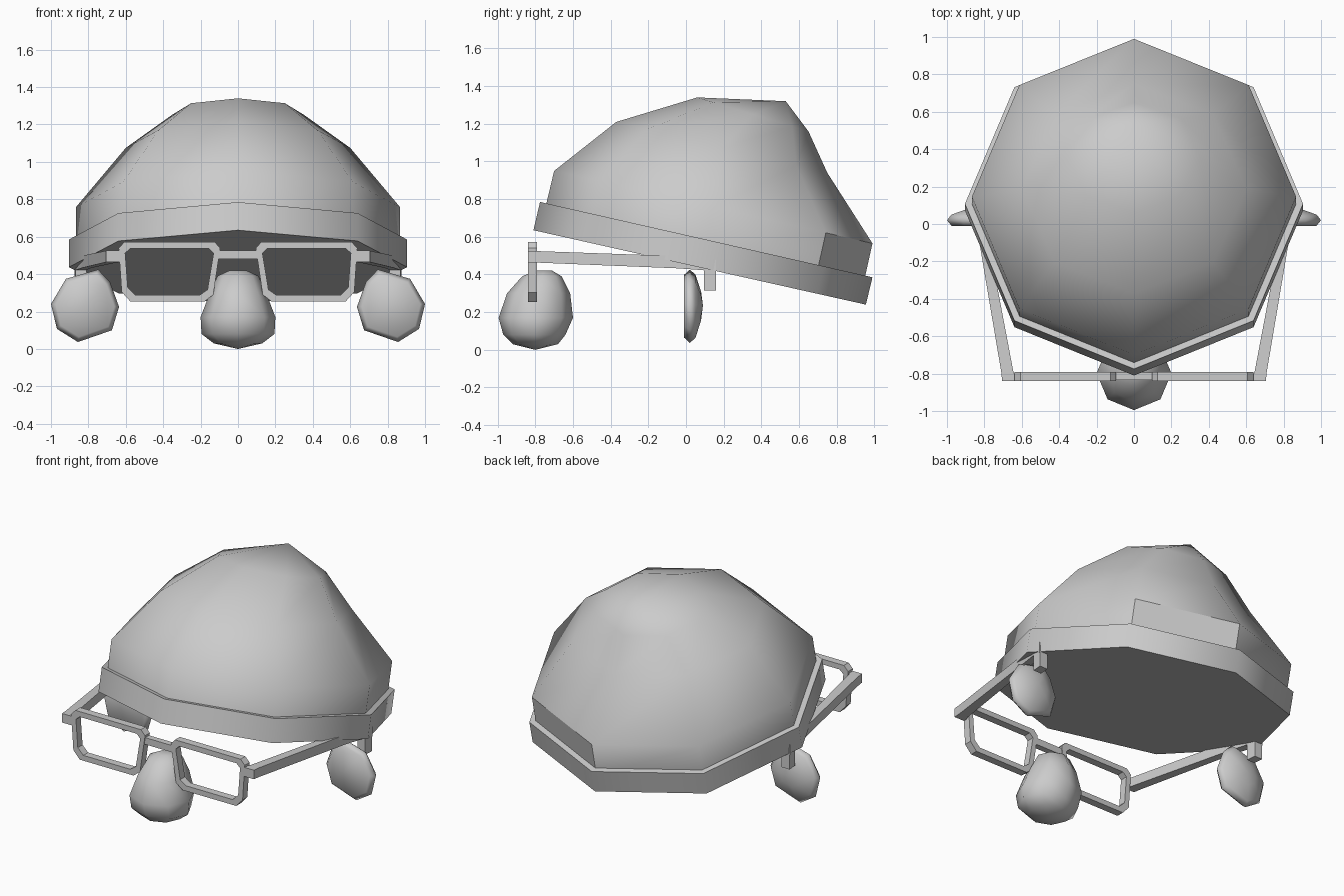
import bpy, bmesh
from math import sin, cos, radians, pi

if "Cube" in bpy.data.objects:
    bpy.data.objects.remove(bpy.data.objects["Cube"])


def loft(name, rings, closed=False, mirror=False, angle=None):
    """Bridge rings of points; a one-point ring makes a tip, open ends get capped."""
    bm = bmesh.new()
    vr = [[bm.verts.new(p) for p in r] for r in rings]
    pairs = list(zip(vr, vr[1:])) + ([(vr[-1], vr[0])] if closed else [])
    for a, b in pairs:
        n = max(len(a), len(b))
        for i in range(n):
            j = (i + 1) % n
            if len(a) == 1:
                bm.faces.new((a[0], b[j], b[i]))
            elif len(b) == 1:
                bm.faces.new((a[i], a[j], b[0]))
            else:
                bm.faces.new((a[i], a[j], b[j], b[i]))
    if not closed:
        for r in (vr[0], vr[-1]):
            if len(r) > 2:
                bm.faces.new(r)
    bmesh.ops.recalc_face_normals(bm, faces=bm.faces)
    me = bpy.data.meshes.new(name)
    bm.to_mesh(me)
    bm.free()
    ob = bpy.data.objects.new(name, me)
    bpy.context.collection.objects.link(ob)
    if mirror:
        ob.modifiers.new("mirror", 'MIRROR')
    if angle:
        bpy.ops.object.select_all(action='DESELECT')
        ob.select_set(True)
        bpy.context.view_layer.objects.active = ob
        bpy.ops.object.shade_smooth_by_angle(angle=radians(angle))
    return ob


def ring(hx, front, back, n=8):
    """Tilted n-gon given by half width and its (y, z) front and back points."""
    cy, cz = (front[0] + back[0]) / 2, (front[1] + back[1]) / 2
    dy, dz = (back[0] - front[0]) / 2, (back[1] - front[1]) / 2
    return [(hx * cos(2 * pi * i / n), cy + dy * sin(2 * pi * i / n),
             cz + dz * sin(2 * pi * i / n)) for i in range(n)]


def section(x0, x1, y, z0, z1):
    return [(x0, y, z0), (x1, y, z0), (x1, y, z1), (x0, y, z1)]


# Hat brim band, tilted down to the back
loft("hat_band", [ring(.904, (-.81, .635), (.955, .24)),
                  ring(.904, (-.775, .785), (.99, .385))], angle=60)

# Hat crown, leaning to the back; one back panel is flat shaded
crown = loft("hat_crown", [ring(.865, (-.755, .72), (.94, .34)),
                           ring(.867, (-.70, .95), (.99, .565)),
                           ring(.60, (-.37, 1.21), (.75, .94)),
                           ring(.355, (.06, 1.34), (.65, 1.16)),
                           [(0, .53, 1.32)]], angle=80)
for p in crown.data.polygons:
    c = p.center
    if len(p.vertices) == 4 and c.x > .1 and c.y > .7 and c.z < .6:
        p.use_smooth = False

# Nose
nose = [(.42, .045, -.80, -.71), (.39, .11, -.87, -.66), (.30, .15, -.95, -.615),
        (.17, .20, -.995, -.60), (.08, .195, -.97, -.64), (.03, .13, -.92, -.68)]
loft("nose", [ring(h, (f, z), (b, z)) for z, h, f, b in nose] + [[(0, -.80, 0)]], angle=80)

# Ears
ear = [(.748, .425), (.92, .375), (1.0, .24), (.968, .107),
       (.856, .037), (.674, .10), (.636, .225), (.684, .358)]
loft("ears", [[(.82 + (x - .82) * s, y, .235 + (z - .235) * s) for x, z in ear]
              for y, s in [(-.01, .86), (.02, 1), (.05, .87), (.08, .4)]]
     + [[(.82, .09, .235)]], mirror=True, angle=80)

# Glasses: lens rims
rim = [(.095, .54), (.125, .572), (.607, .572), (.638, .54),
       (.622, .305), (.575, .253), (.18, .253), (.132, .29)]
rim_rings = []
for x, z in rim:
    xi, zi = .37 + (x - .37) * .87, .413 + (z - .413) * .78
    rim_rings.append([(x, -.84, z), (x, -.79, z), (xi, -.79, zi), (xi, -.84, zi)])
loft("glasses_rims", rim_rings, closed=True, mirror=True)

# Glasses: bridge, hinges and side arms with hooked tips
loft("glasses_bridge", [section(-.11, .11, -.835, .48, .525),
                        section(-.11, .11, -.795, .48, .525)])
loft("glasses_arms", [section(.62, .705, -.84, .465, .525),
                      section(.645, .71, -.79, .463, .524),
                      section(.785, .835, -.05, .433, .498),
                      section(.81, .865, .09, .423, .49),
                      section(.82, .875, .16, .413, .48)], mirror=True)
loft("glasses_arm_tips", [section(.81, .868, .095, .315, .44),
                          section(.815, .873, .16, .315, .44)], mirror=True)
